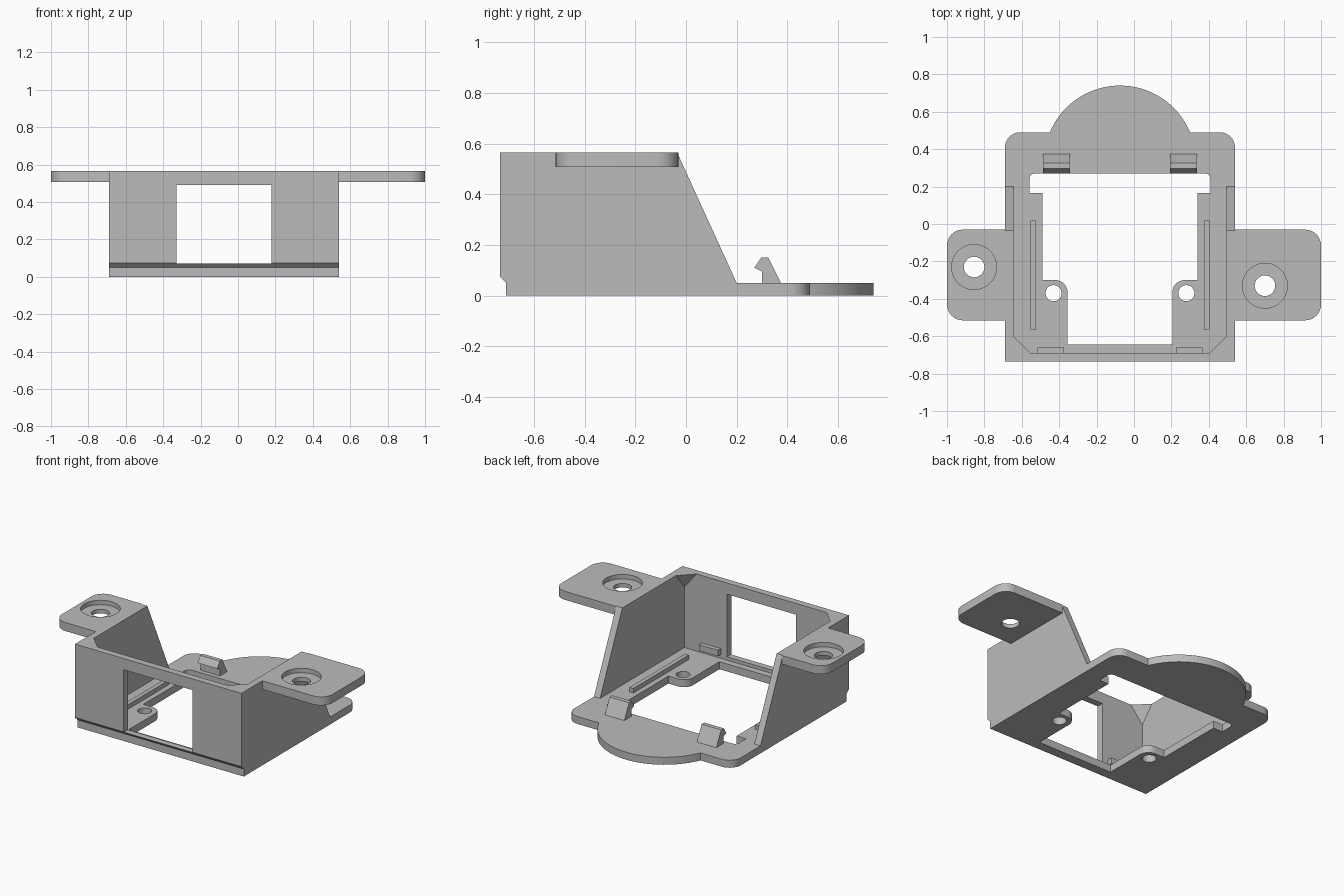
import bpy, bmesh, math
from mathutils import Vector

if "Cube" in bpy.data.objects:
    bpy.data.objects.remove(bpy.data.objects["Cube"])

CX = -0.075            # centre line of the body
FLOOR, TOP = 0.05, 0.565

grey = bpy.data.materials.new("plain grey")
grey.use_nodes = True
COLOUR = (0.5, 0.5, 0.5, 1)
grey.diffuse_color = COLOUR
grey.node_tree.nodes["Principled BSDF"].inputs["Base Color"].default_value = COLOUR


def rounded(corners, steps=8):
    """Turn (x, y, radius) corners into an outline with filleted corners."""
    out = []
    for i, (x, y, r) in enumerate(corners):
        p = Vector((x, y))
        if r == 0:
            out.append(p)
            continue
        a = (Vector(corners[i - 1][:2]) - p).normalized()
        b = (Vector(corners[(i + 1) % len(corners)][:2]) - p).normalized()
        half = a.angle(b) / 2
        centre = p + (a + b).normalized() * r / math.sin(half)
        start = p + a * r / math.tan(half) - centre
        end = p + b * r / math.tan(half) - centre
        for k in range(steps + 1):
            t = k / steps
            sweep = math.pi - 2 * half
            out.append(centre + (start * math.sin((1 - t) * sweep)
                                 + end * math.sin(t * sweep)) / math.sin(sweep))
    return out


def prism(name, outline, lo, hi, axis="z"):
    """Extrude an outline along z (outline in xy) or along x (outline in yz)."""
    bm = bmesh.new()
    place = (lambda p: (p[0], p[1], lo)) if axis == "z" else (lambda p: (lo, p[0], p[1]))
    face = bm.faces.new([bm.verts.new(place(p)) for p in outline])
    grown = bmesh.ops.extrude_face_region(bm, geom=[face])["geom"]
    shift = (0, 0, hi - lo) if axis == "z" else (hi - lo, 0, 0)
    bmesh.ops.translate(bm, vec=shift, verts=[g for g in grown if isinstance(g, bmesh.types.BMVert)])
    bmesh.ops.recalc_face_normals(bm, faces=bm.faces)
    return finish(name, bm)


def finish(name, bm):
    mesh = bpy.data.meshes.new(name)
    bm.to_mesh(mesh)
    bm.free()
    mesh.materials.append(grey)
    obj = bpy.data.objects.new(name, mesh)
    bpy.context.collection.objects.link(obj)
    return obj


def box(name, x0, x1, y0, y1, z0, z1):
    return prism(name, [(x0, y0), (x1, y0), (x1, y1), (x0, y1)], z0, z1)


def disc(name, x, y, r, z0, z1):
    ring = [(x + r * math.cos(k * math.tau / 48), y + r * math.sin(k * math.tau / 48))
            for k in range(48)]
    return prism(name, ring, z0, z1)


def combine(target, tool, operation="DIFFERENCE"):
    """Apply a boolean and discard the tool."""
    mod = target.modifiers.new("shape", "BOOLEAN")
    mod.operation, mod.solver, mod.object = operation, "EXACT", tool
    bpy.context.view_layer.update()
    bpy.context.view_layer.objects.active = target
    bpy.ops.object.modifier_apply(modifier=mod.name)
    bpy.data.objects.remove(tool)


def smooth(obj):
    bpy.ops.object.select_all(action="DESELECT")
    obj.select_set(True)
    bpy.context.view_layer.objects.active = obj
    bpy.ops.object.shade_smooth_by_angle(angle=math.radians(30))


# Base plate with rounded rear corners and a round rear lobe
W = 0.615
lobe = []
for k in range(41):
    a = math.radians(22.6 + 134.8 * k / 40)
    lobe.append((CX + 0.406 * math.cos(a), 0.334 + 0.406 * math.sin(a), 0))
body = prism("bracket_body", rounded(
    [(CX - W, -0.71, 0), (CX + W, -0.71, 0), (CX + W, 0.49, 0.08)]
    + lobe + [(CX - W, 0.49, 0.08)]), 0, FLOOR)

# U-shaped walls: sloped side profile, hollowed out
walls = prism("walls", [(-0.71, 0), (-0.71, FLOOR), (-0.735, 0.075), (-0.735, TOP),
                        (-0.035, TOP), (0.2, FLOOR), (0.2, 0)], CX - W, CX + W, "x")
combine(walls, box("hollow", CX - 0.57, CX + 0.57, -0.69, 1, -1, 1))
combine(body, walls, "UNION")

# Front window
combine(body, box("window", CX - 0.255, CX + 0.255, -1, -0.66, 0.072, 0.49))

# Stepped floor opening with two screw lugs
half = [(0.485, 0.27, 0.03), (0.485, 0.165, 0), (0.415, 0.165, 0),
        (0.415, -0.3, 0), (0.28, -0.3, 0.065), (0.28, -0.645, 0)]
opening = [(CX + x, y, r) for x, y, r in half] + [(CX - x, y, r) for x, y, r in reversed(half)]
combine(body, prism("opening", rounded(opening), -0.1, 0.06))
for side in (-1, 1):
    combine(body, disc("lug_hole", CX + side * 0.355, -0.37, 0.043, -0.1, 0.1))
smooth(body)

# Mounting ears with counterbored holes
for name, side, hx, hy in (("right_ear", -1, -0.855, -0.23), ("left_ear", 1, 0.7, -0.33)):
    root = CX + side * W
    ear = prism(name, rounded([(root, -0.515, 0), (side, -0.515, 0.085),
                               (side, -0.03, 0.085), (root, -0.03, 0)]), 0.508, TOP)
    combine(ear, disc("screw_hole", hx, hy, 0.055, 0, 1))
    combine(ear, disc("counterbore", hx, hy, 0.12, 0.535, 1))
    smooth(ear)

# Details mirrored about the centre line
hook = [(0.3, FLOOR), (0.3, 0.095), (0.27, 0.11), (0.297, 0.15), (0.325, 0.15), (0.375, FLOOR)]
for label, side in (("right", -1), ("left", 1)):
    def span(a, b):
        return sorted((CX + side * a, CX + side * b))

    prism(label + "_clip", hook, *span(0.268, 0.412), axis="x")
    box(label + "_floor_rib", *span(0.45, 0.478), -0.565, 0.02, FLOOR, 0.08)
    box(label + "_front_stop", *span(0.3, 0.44), -0.69, -0.66, 0.075, 0.115)

    # Tapered gusset in the upper front corner
    bm = bmesh.new()
    x, y = CX + side * 0.57, -0.69
    points = [(x, y, TOP), (x - side * 0.09, y, TOP), (x, y + 0.09, TOP), (x, y, TOP - 0.11)]
    bmesh.ops.convex_hull(bm, input=[bm.verts.new(p) for p in points])
    bmesh.ops.recalc_face_normals(bm, faces=bm.faces)
    finish(label + "_gusset", bm)
